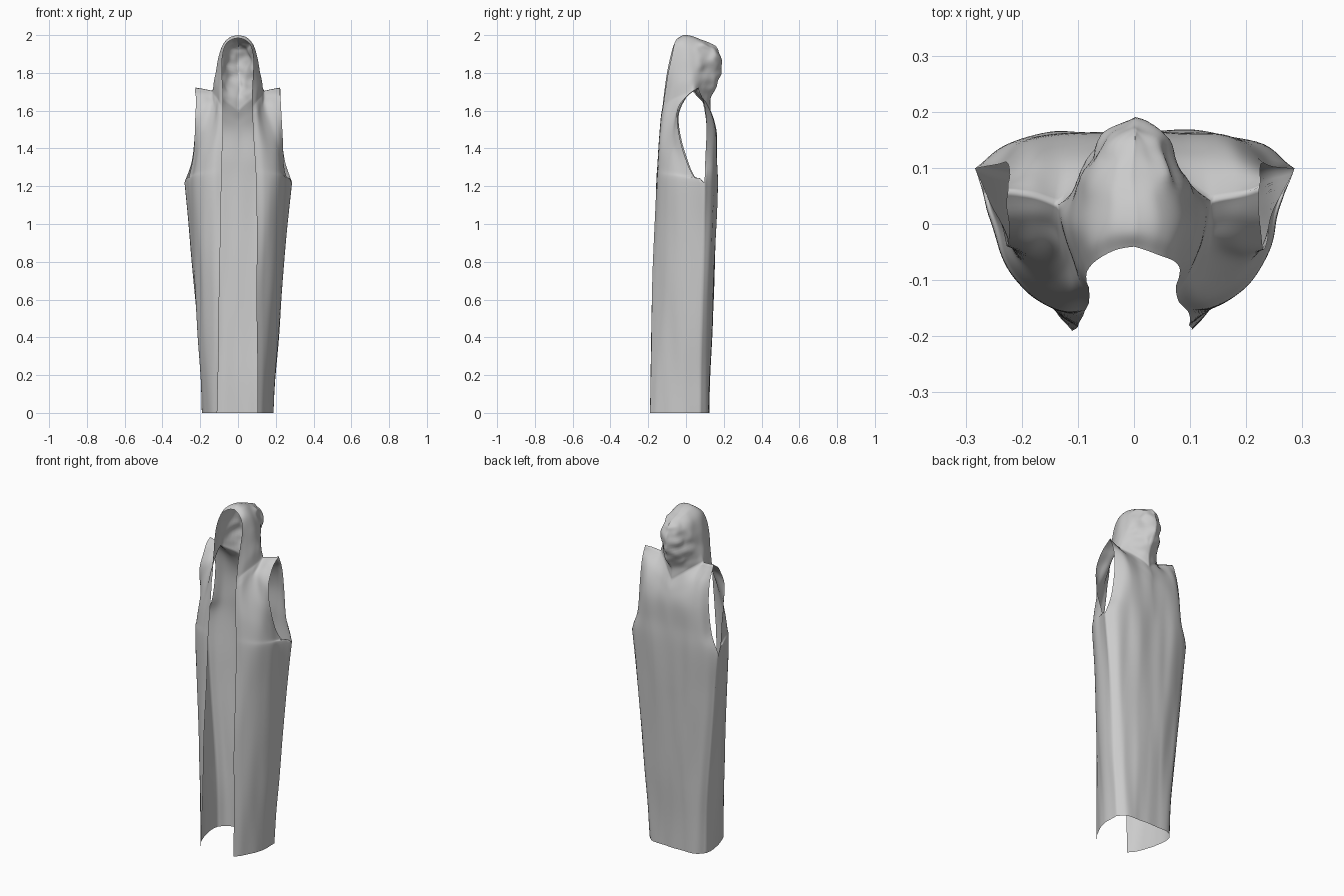
import bpy, bmesh
from mathutils import Vector, noise

STEPS = 7
NECK = (.137, .04, 1.705)
ARMPIT = (.284, .10, 1.22)


def spline(pts, n=STEPS):
    """Smooth curve through the control points, with a sharp corner at the neck and armpit."""
    p = [Vector(q) for q in pts]
    p = [2 * p[0] - p[1]] + p + [2 * p[-1] - p[-2]]
    corner = [min((q - Vector(c)).length for c in (NECK, ARMPIT)) < 1e-4 for q in p]
    out = []
    for i in range(1, len(p) - 2):
        a, b, c, d = p[i - 1:i + 3]
        if corner[i]:
            a = 2 * b - c
        if corner[i + 1]:
            d = 2 * c - b
        for k in range(n):
            t = k / n
            out.append(0.5 * (2 * b + (c - a) * t + (2 * a - 5 * b + 4 * c - d) * t * t
                              + (3 * b - a - 3 * c + d) * t ** 3))
    return out + [p[-2]]


def loft(bm, rows):
    """Smooth sheet through rows of points, made on both sides."""
    cols = [spline(c) for c in zip(*[spline(r) for r in rows])]
    for s in (1, -1):
        grid = [[bm.verts.new((max(v.x, 0) * s, v.y, v.z)) for v in c] for c in cols]
        for a, b in zip(grid, grid[1:]):
            for j in range(len(a) - 1):
                f = [a[j], b[j], b[j + 1], a[j + 1]]
                bm.faces.new(f if s > 0 else f[::-1])


def ramp(v, a, b):
    t = min(1, max(0, (v - a) / (b - a)))
    return t * t * (3 - 2 * t)


def finish(name, bm):
    bmesh.ops.remove_doubles(bm, verts=bm.verts, dist=0.0008)
    for v in bm.verts:
        x, y, z = v.co
        # long hanging folds, plus crumpling on the back of the hood
        d = noise.noise_vector(Vector((x * 12, y * 12, z * 1.8))) * 0.010
        w = ramp(z, 1.64, 1.74) * ramp(y, 0.03, 0.10)
        d += noise.noise_vector(Vector((x * 19, y * 19, z * 19))) * 0.013 * w
        v.co.x += d.x
        v.co.y += d.y
    for f in bm.faces:
        f.smooth = True
    me = bpy.data.meshes.new(name)
    bm.to_mesh(me)
    bm.free()
    ob = bpy.data.objects.new(name, me)
    bpy.context.collection.objects.link(ob)


# Lower robe sections: front edge -> side (index 5) -> centre back
hem = [(.105, -.192), (.135, -.157), (.163, -.108), (.181, -.055), (.19, .005),
       (.185, .075), (.15, .11), (.10, .123), (.05, .127), (0, .127)]
chest = [(.09, -.158), (.138, -.148), (.195, -.114), (.235, -.06), (.26, .01),
         ARMPIT[:2], (.23, .14), (.14, .16), (.06, .167), (0, .167)]
lower = []
for z, t in ((0, 0), (.2, .1), (.4, .28), (.6, .46), (.8, .64), (1.0, .81), (1.22, 1)):
    lower.append([(a[0] + (b[0] - a[0]) * t, a[1] + (b[1] - a[1]) * t, z)
                  for a, b in zip(hem, chest)])

# Front panels: the hood wall runs down into a crease, then the shoulder steps outward
neck_front = [(.075, -.122, 1.62), (.102, -.085, 1.65), (.123, -.03, 1.68), NECK]
shoulder = [(.18, .055, 1.715), (.228, .068, 1.722)]
front = [
    [(.087, -.154, 1.30), (.135, -.143, 1.30), (.187, -.111, 1.29), (.223, -.066, 1.28), (.244, -.01, 1.265), (.263, .045, 1.25)],
    [(.083, -.148, 1.40), (.128, -.136, 1.40), (.17, -.108, 1.39), (.202, -.073, 1.38), (.224, -.035, 1.36), (.242, 0, 1.34)],
    [(.079, -.141, 1.48), (.115, -.126, 1.49), (.147, -.095, 1.50), (.174, -.073, 1.50), (.207, -.052, 1.48), (.232, -.03, 1.45)],
    [(.077, -.133, 1.56), (.107, -.11, 1.58), (.128, -.072, 1.60), (.147, -.046, 1.62), (.185, -.045, 1.61), (.226, -.04, 1.58)],
    [(.076, -.128, 1.59), (.104, -.098, 1.62), (.125, -.05, 1.65), (.142, -.005, 1.67), (.182, .003, 1.68), (.225, 0, 1.67)],
    neck_front + shoulder]

# Back panel, armhole edge -> centre back
neck_back = [(.06, .10, 1.65), (0, .13, 1.60)]
back = [
    [(.247, .105, 1.34), (.205, .143, 1.34), (.13, .16, 1.34), (.06, .166, 1.34), (0, .167, 1.34)],
    [(.23, .11, 1.50), (.185, .142, 1.50), (.125, .158, 1.49), (.06, .165, 1.48), (0, .165, 1.46)],
    [(.225, .098, 1.63), (.18, .115, 1.625), (.13, .12, 1.61), (.06, .14, 1.57), (0, .152, 1.54)],
    shoulder[::-1] + neck_front[-1:] + neck_back]

# Hood, rows from the face opening to centre back, rising to the crown
hood = [
    neck_front + neck_back,
    [(.075, -.11, 1.71), (.106, -.07, 1.73), (.122, -.02, 1.75), (.12, .045, 1.75), (.06, .105, 1.70), (0, .13, 1.67)],
    [(.08, -.097, 1.80), (.099, -.06, 1.81), (.113, 0, 1.81), (.106, .06, 1.80), (.06, .14, 1.77), (0, .165, 1.75)],
    [(.08, -.08, 1.88), (.092, -.04, 1.88), (.10, .01, 1.88), (.09, .08, 1.87), (.05, .155, 1.86), (0, .188, 1.85)],
    [(.065, -.062, 1.945), (.073, -.03, 1.95), (.077, .02, 1.945), (.07, .09, 1.935), (.04, .15, 1.92), (0, .172, 1.91)],
    [(.035, -.048, 1.975), (.04, -.015, 1.987), (.04, .025, 1.984), (.036, .085, 1.965), (.02, .135, 1.945), (0, .162, 1.93)],
    [(0, -.04, 1.985), (0, -.01, 2.0), (0, .03, 1.995), (0, .08, 1.977), (0, .13, 1.957), (0, .152, 1.945)]]

# All panels are sewn into one cloth sheet
bm = bmesh.new()
loft(bm, [r[:6] for r in lower] + front)
loft(bm, [r[5:] for r in lower] + back)
loft(bm, hood)
finish("hooded_sleeveless_robe", bm)
